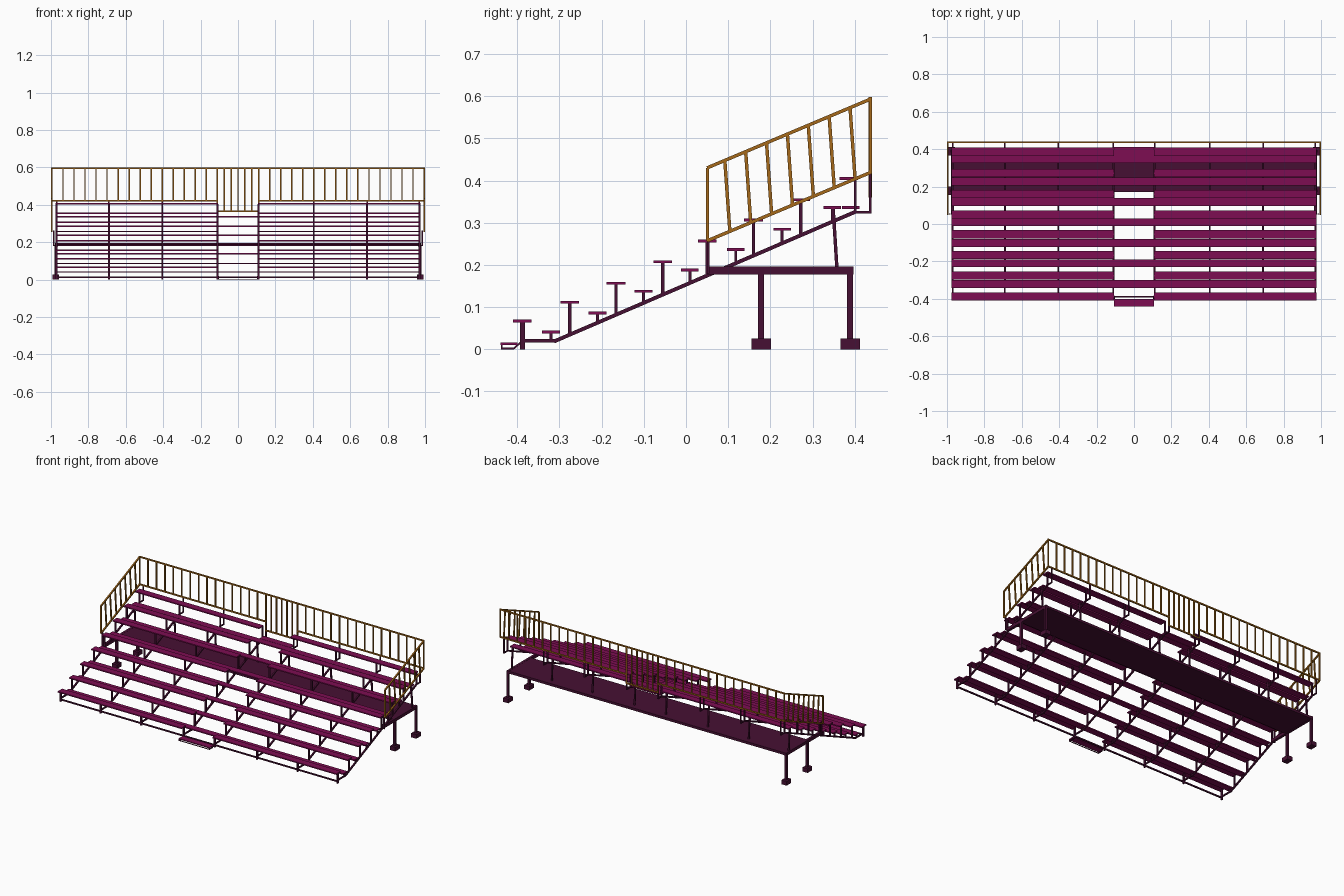
import bpy, bmesh
from mathutils import Vector, Matrix

if "Cube" in bpy.data.objects:
    bpy.data.objects.remove(bpy.data.objects["Cube"])


def material(name, rgb):
    m = bpy.data.materials.new(name)
    m.diffuse_color = (*rgb, 1)
    m.use_nodes = True
    m.node_tree.nodes["Principled BSDF"].inputs["Base Color"].default_value = m.diffuse_color
    return m


PLUM = material("plum planks", (0.205, 0.004, 0.085))
DARK = material("dark plum frame", (0.062, 0.005, 0.033))
GOLD = material("golden railing", (0.376, 0.141, 0.010))


class Part:
    """Collects boxes and bars into one named object."""
    def __init__(self, name, mat):
        self.name, self.mat, self.bm = name, mat, bmesh.new()

    def box(self, x0, x1, y0, y1, z0, z1):
        c = Vector(((x0 + x1) / 2, (y0 + y1) / 2, (z0 + z1) / 2))
        s = Matrix.Diagonal((x1 - x0, y1 - y0, z1 - z0, 1))
        bmesh.ops.create_cube(self.bm, size=1, matrix=Matrix.Translation(c) @ s)

    def bar(self, a, b, w=0.008, d=0.008):
        # square bar between two points: w across x (or y), d the other way
        a, b = Vector(a), Vector(b)
        v = (b - a).normalized()
        side = Vector((1, 0, 0)) if abs(v.x) < 0.9 else Vector((0, 1, 0))
        up = v.cross(side).normalized()
        r = Matrix((side, up, v)).transposed().to_4x4()
        s = Matrix.Diagonal((w, d, (b - a).length, 1))
        bmesh.ops.create_cube(self.bm, size=1, matrix=Matrix.Translation((a + b) / 2) @ r @ s)

    def done(self):
        bmesh.ops.recalc_face_normals(self.bm, faces=self.bm.faces)
        me = bpy.data.meshes.new(self.name)
        self.bm.to_mesh(me)
        self.bm.free()
        me.materials.append(self.mat)
        bpy.context.collection.objects.link(bpy.data.objects.new(self.name, me))


SEATS = [(-0.388, 0.070), (-0.276, 0.115), (-0.166, 0.160), (-0.055, 0.211),
         (0.050, 0.260), (0.160, 0.310), (0.272, 0.358), (0.386, 0.408)]
BOARDS = [(-0.320, 0.044), (-0.210, 0.089), (-0.101, 0.141), (0.009, 0.191),
          (0.118, 0.240), (0.228, 0.288), (0.347, 0.340)]
FRAMES = [s * x for s in (-1, 1) for x in (0.11, 0.405, 0.69, 0.97)]
AISLE, END, HALF, THICK = 0.108, 0.976, 0.022, 0.007


def slope(y):
    return 0.02 + (y + 0.31) * 0.43


# Seat planks, split by the aisle
p = Part("seat_planks", PLUM)
for y, z in SEATS:
    for s in (-1, 1):
        x0, x1 = sorted((s * AISLE, s * END))
        p.box(x0, x1, y - HALF, y + HALF, z - THICK, z)
p.done()

# Foot boards run right across the aisle
p = Part("foot_boards", PLUM)
for y, z in BOARDS:
    p.box(-END, END, y - 0.021, y + 0.021, z - THICK, z)
p.box(-AISLE, AISLE, 0.370, 0.411, 0.333, 0.340)
p.done()

# Low entry step with its little frame
p = Part("entry_step", PLUM)
p.box(-AISLE, AISLE, -0.44, -0.40, 0.010, 0.016)
p.done()
p = Part("entry_step_frame", DARK)
for x in (-0.105, 0.105):
    p.bar((x, -0.438, 0.002), (x, -0.408, 0.002), 0.006, 0.004)
    p.bar((x, -0.408, 0.002), (x, -0.39, 0.018), 0.006, 0.004)
    p.bar((x, -0.437, 0.0), (x, -0.437, 0.012), 0.006, 0.004)
p.bar((-0.105, -0.437, 0.002), (0.105, -0.437, 0.002), 0.004, 0.004)
p.done()

# Sloped stringers with flat ends
p = Part("stringers", DARK)
for x in FRAMES:
    p.bar((x, -0.394, 0.020), (x, -0.31, 0.020))
    p.bar((x, -0.313, 0.0185), (x, 0.402, slope(0.402)), 0.009, 0.009)
    p.bar((x, 0.398, 0.325), (x, 0.440, 0.325), 0.008, 0.006)
    p.bar((x, 0.437, 0.325), (x, 0.437, 0.42), 0.008, 0.006)
p.done()

# Posts carrying seats and foot boards
p = Part("seat_posts", DARK)
for x in FRAMES:
    for i, (y, z) in enumerate(SEATS):
        d = 0.012 if i == 0 else 0.008
        p.bar((x, y, 0 if i == 0 else slope(y)), (x, y + (0.016 if i == 7 else 0) , z - 0.004), 0.009, d) if i < 7 \
            else p.bar((x, 0.401, 0.325), (x, 0.401, z - 0.004), 0.009, 0.006)
    for y, z in BOARDS:
        p.bar((x, y, slope(y)), (x, y, z - 0.004), 0.009, 0.007)
    # leaning strut from the deck to the top row
    p.bar((x, 0.358, 0.19), (x, 0.349, 0.333), 0.009, 0.008)
p.done()

# Long sill along the ground at the front
p = Part("front_sill", DARK)
p.bar((-0.97, -0.388, 0.012), (0.97, -0.388, 0.012), 0.008, 0.008)
p.done()

# Rear deck and its end beams
p = Part("rear_deck", DARK)
p.box(-0.975, 0.975, 0.172, 0.395, 0.180, 0.195)
for s in (-1, 1):
    x0, x1 = sorted((s * 0.963, s * 0.979))
    p.box(x0, x1, 0.05, 0.397, 0.177, 0.196)
p.done()

# Legs and block feet at the deck corners
legs, feet = Part("deck_legs", DARK), Part("block_feet", DARK)
for x in (-0.975, 0.975):
    for y in (0.178, 0.389):
        legs.bar((x, y, 0.02), (x, y, 0.185), 0.014, 0.014)
        feet.box(x - 0.018, x + 0.018, y - 0.023, y + 0.023, 0, 0.026)
legs.done()
feet.done()

# Dark stubs under the front of the side railings
p = Part("side_rail_stubs", DARK)
for x in (-0.985, 0.985):
    p.bar((x, 0.053, 0.18), (x, 0.053, 0.262), 0.010, 0.006)
p.done()

# Side railings: sloped rails with leaning balusters
p = Part("side_railings", GOLD)
for x in (-0.995, 0.995):
    p.bar((x, 0.05, 0.430), (x, 0.437, 0.593), 0.009, 0.008)
    p.bar((x, 0.05, 0.257), (x, 0.437, 0.419), 0.009, 0.008)
    p.bar((x, 0.051, 0.257), (x, 0.051, 0.430), 0.009, 0.007)
    for i in range(7):
        yb, yt = 0.104 + i * 0.0495, 0.092 + i * 0.0495
        p.bar((x, yb, 0.257 + (yb - 0.05) * 0.42), (x, yt, 0.430 + (yt - 0.05) * 0.42), 0.007, 0.008)
p.done()

# Back railing, dropping lower behind the aisle
p = Part("back_railing", GOLD)
Y = 0.437
p.bar((-0.999, Y, 0.594), (0.999, Y, 0.594))
for s in (-1, 1):
    p.bar((s * 0.11, Y, 0.420), (s * 0.999, Y, 0.420))
    p.bar((s * 0.11, Y, 0.361), (s * 0.11, Y, 0.594))
    for i in range(1, 16):
        x = s * (0.11 + i * 0.059)
        p.bar((x, Y, 0.42), (x, Y, 0.594), 0.007, 0.007)
p.bar((-0.11, Y, 0.364), (0.11, Y, 0.364))
for i in range(1, 6):
    x = -0.11 + i * 0.22 / 6
    p.bar((x, Y, 0.364), (x, Y, 0.594), 0.007, 0.007)
p.done()
